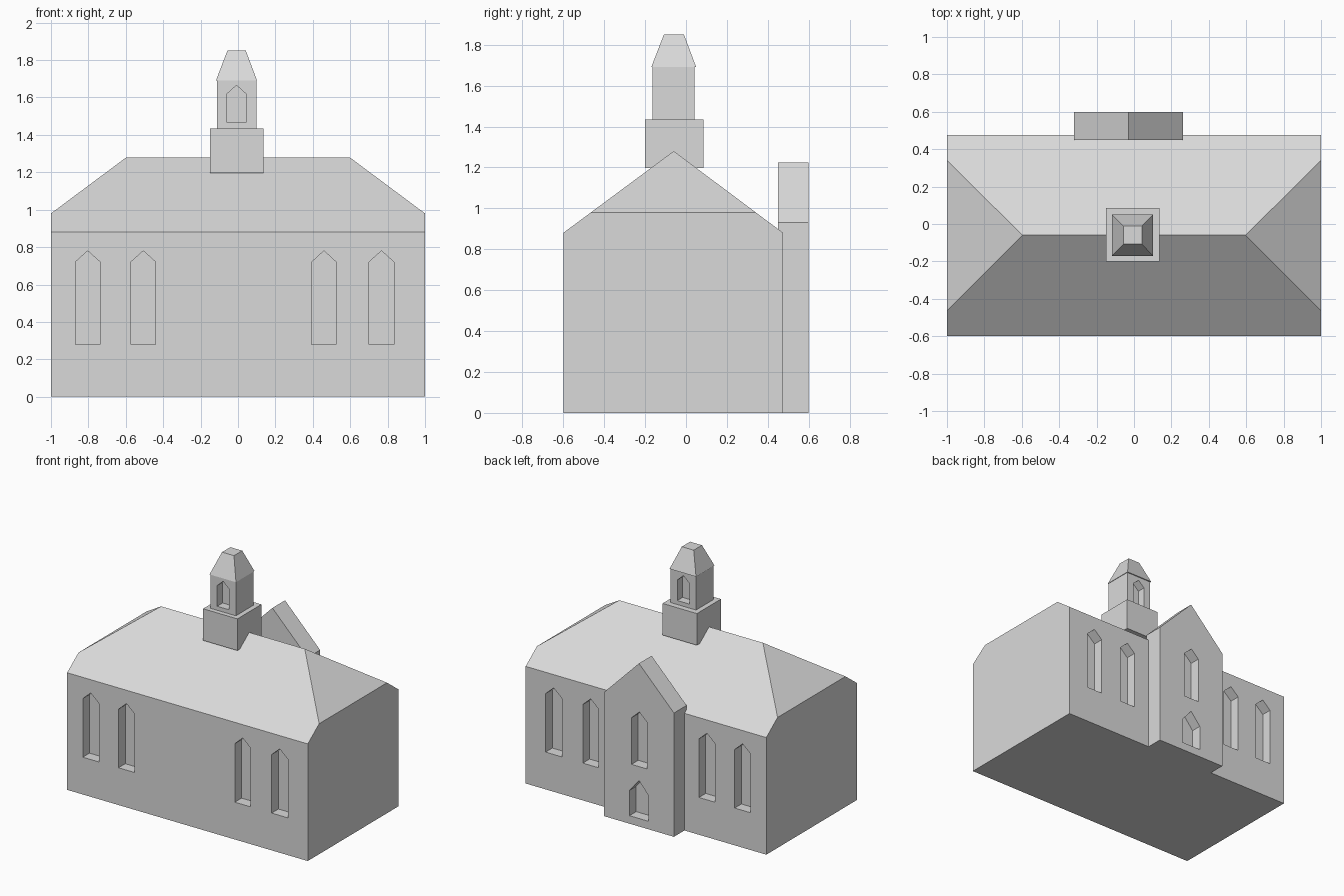
import bpy, bmesh

if "Cube" in bpy.data.objects:
    bpy.data.objects.remove(bpy.data.objects["Cube"])

stone = bpy.data.materials.new("pale_grey")
stone.diffuse_color = (0.7, 0.7, 0.7, 1)
stone.use_nodes = True
stone.node_tree.nodes["Principled BSDF"].inputs["Base Color"].default_value = stone.diffuse_color


def hull(name, points):
    """Convex solid with flat faces merged."""
    bm = bmesh.new()
    for p in points:
        bm.verts.new(p)
    bmesh.ops.convex_hull(bm, input=bm.verts[:])
    bmesh.ops.dissolve_limit(bm, angle_limit=0.01, verts=bm.verts[:], edges=bm.edges[:])
    bmesh.ops.recalc_face_normals(bm, faces=bm.faces[:])
    mesh = bpy.data.meshes.new(name)
    bm.to_mesh(mesh)
    bm.free()
    mesh.materials.append(stone)
    ob = bpy.data.objects.new(name, mesh)
    bpy.context.collection.objects.link(ob)
    return ob


def box(x0, x1, y0, y1, z0, z1):
    return [(x, y, z) for x in (x0, x1) for y in (y0, y1) for z in (z0, z1)]


def gable_profile(x0, x1, z0, z1, apex, y0, y1):
    outline = [(x0, z0), (x1, z0), (x1, z1), ((x0 + x1) / 2, apex), (x0, z1)]
    return [(x, y, z) for y in (y0, y1) for x, z in outline]


def recess(target, windows):
    """Cut pointed window niches: (x0, x1, z0, shoulder, apex, y0, y1)."""
    for w in windows:
        cutter = hull("window_cutter", gable_profile(*w))
        cutter.hide_render = True
        mod = target.modifiers.new("niche", 'BOOLEAN')
        mod.operation = 'DIFFERENCE'
        mod.solver = 'EXACT'
        mod.object = cutter
        bpy.context.view_layer.update()
        deps = bpy.context.evaluated_depsgraph_get()
        mesh = bpy.data.meshes.new_from_object(target.evaluated_get(deps))
        target.modifiers.clear()
        target.data = mesh
        bpy.data.objects.remove(cutter)


# Main hall with clipped-gable roof
front, back, ridge = -0.6, 0.475, -0.06
eave, clip, top = 0.88, 0.98, 1.28
t = (clip - eave) / (top - eave)
pts = box(-1, 1, front, back, 0, eave)
for x in (-1, 1):
    pts += [(x, y + t * (ridge - y), clip) for y in (front, back)]
    pts.append((x * 0.597, ridge, top))
hall = hull("hall", pts)
wins = []
for x0, x1 in ((-0.87, -0.737), (-0.573, -0.44), (0.394, 0.525), (0.70, 0.834)):
    for y0, y1 in ((front - 0.1, front + 0.08), (back - 0.08, back + 0.1)):
        wins.append((x0, x1, 0.28, 0.72, 0.78, y0, y1))
recess(hall, wins)

# Gabled entrance bay at the back
porch = hull("entrance_bay", gable_profile(-0.32, 0.262, 0, 0.93, 1.225, 0.45, 0.6))
recess(porch, [(-0.097, 0.033, 0.45, 0.80, 0.86, 0.52, 0.7),
               (-0.11, 0.05, 0.06, 0.25, 0.345, 0.52, 0.7)])

# Belfry: plinth, bell stage and tapered cap
hull("belfry_plinth", box(-0.15, 0.135, -0.2, 0.085, 1.197, 1.435))
stage = hull("bell_stage", box(-0.113, 0.098, -0.165, 0.042, 1.43, 1.692))
recess(stage, [(-0.058, 0.042, 1.465, 1.62, 1.665, y0, y1)
               for y0, y1 in ((-0.25, -0.1), (-0.02, 0.12))])
hull("belfry_cap",
     [(x, y, 1.69) for x in (-0.118, 0.102) for y in (-0.17, 0.05)] +
     [(x, y, 1.85) for x in (-0.057, 0.042) for y in (-0.108, -0.01)])
